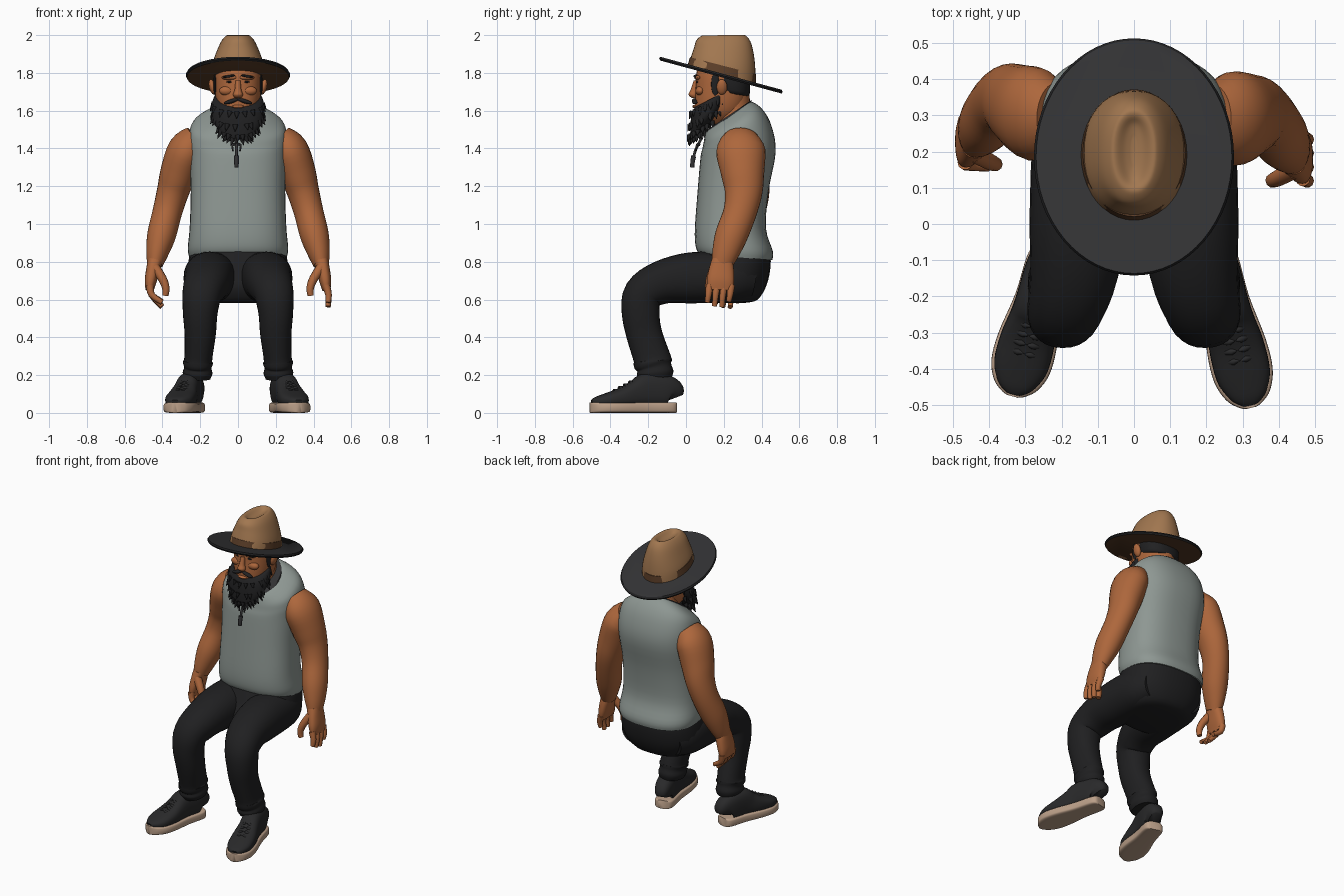
import bpy, bmesh, math, random
from mathutils import Vector

random.seed(4)
if "Cube" in bpy.data.objects:
    bpy.data.objects.remove(bpy.data.objects["Cube"])


def material(name, r, g, b):
    m = bpy.data.materials.new(name)
    m.use_nodes = True
    m.diffuse_color = (r, g, b, 1)
    bsdf = m.node_tree.nodes["Principled BSDF"]
    bsdf.inputs["Base Color"].default_value = (r, g, b, 1)
    bsdf.inputs["Roughness"].default_value = 0.8
    return m


skin = material("skin", .42, .135, .045)
cloth = material("grey shirt", .27, .31, .29)
denim = material("black trousers", .014, .014, .015)
leather = material("dark shoe", .022, .022, .023)
rubber = material("tan sole", .5, .35, .25)
felt = material("tan felt", .36, .185, .08)
brown = material("brown felt", .11, .05, .022)
charcoal = material("charcoal", .032, .032, .034)
hair = material("black hair", .015, .015, .016)


def finish(obj, mats, angle=50):
    for m in mats:
        obj.data.materials.append(m)
    bpy.ops.object.select_all(action='DESELECT')
    obj.select_set(True)
    bpy.context.view_layer.objects.active = obj
    bpy.ops.object.shade_smooth_by_angle(angle=math.radians(angle))
    return obj


def spline(rings, steps):
    """Smoothly interpolate every ring value through the given rings."""
    out = []
    for i in range(len(rings) - 1):
        a, b, c, d = (rings[max(0, min(len(rings) - 1, i + k))] for k in (-1, 0, 1, 2))
        for j in range(steps):
            t = j / steps
            out.append([q + t / 2 * (r - p + t * (2 * p - 5 * q + 4 * r - s + t * (3 * (q - r) + s - p)))
                        for p, q, r, s in zip(a, b, c, d)])
    return out + [list(rings[-1])]


def loft(name, mats, rings, power=2, steps=4, seg=28):
    """Skin rings (x, y, z, half width, half depth[, tilt]); no tilt = follow the path."""
    rings = spline(rings, steps)
    pts = [Vector(r[:3]) for r in rings]
    bm = bmesh.new()
    loops = []
    for i, r in enumerate(rings):
        if len(r) > 5:
            u = Vector((1, 0, 0))
            a = math.radians(r[5])
            v = Vector((0, math.cos(a), math.sin(a)))
        else:
            t = (pts[min(i + 1, len(pts) - 1)] - pts[max(i - 1, 0)]).normalized()
            u = Vector((1, 0, 0))
            u = (u - t * u.dot(t)).normalized()
            v = t.cross(u)
        loop = []
        for k in range(seg):
            c, s = math.cos(math.tau * k / seg), math.sin(math.tau * k / seg)
            c = math.copysign(abs(c) ** (2 / power), c)
            s = math.copysign(abs(s) ** (2 / power), s)
            loop.append(bm.verts.new(pts[i] + u * c * r[3] + v * s * r[4]))
        loops.append(loop)
    for p, q in zip(loops, loops[1:]):
        for k in range(seg):
            n = (k + 1) % seg
            bm.faces.new((p[k], p[n], q[n], q[k]))
    bm.faces.new(loops[0][::-1])
    bm.faces.new(loops[-1])
    bmesh.ops.recalc_face_normals(bm, faces=bm.faces)
    me = bpy.data.meshes.new(name)
    bm.to_mesh(me)
    bm.free()
    obj = bpy.data.objects.new(name, me)
    bpy.context.collection.objects.link(obj)
    return finish(obj, mats)


def tube(name, mat, points, radius, tip=.6):
    last = len(points) - 1
    rings = [(*p, radius * (1 - (1 - tip) * i / last), radius * (1 - (1 - tip) * i / last))
             for i, p in enumerate(points)]
    return loft(name, [mat], rings, seg=10, steps=3)


def ball(name, mat, loc, size, rot=(0, 0, 0)):
    bpy.ops.mesh.primitive_uv_sphere_add(segments=16, ring_count=10, location=loc, rotation=rot)
    obj = bpy.context.object
    obj.name = name
    obj.scale = size
    return finish(obj, [mat])


# Shirt with tilted neckline, collar edge and hanging cord
loft("shirt", [cloth], [
    (0, .262, .825, .258, .195, -5), (0, .255, .87, .266, .205, -4), (0, .235, .98, .256, .188, 0),
    (0, .25, 1.18, .25, .188, 0), (0, .275, 1.36, .258, .2, 5), (0, .27, 1.46, .26, .192, 18),
    (0, .25, 1.525, .236, .175, 28), (0, .225, 1.565, .145, .147, 34), (0, .225, 1.56, .11, .12, 34)],
    power=2.5, seg=40)
loft("collar", [charcoal], [(0, .222, 1.562, .147, .15, 34), (0, .226, 1.575, .143, .146, 34)], steps=1)
tube("neck_cord", charcoal, [(-.008, .085, 1.46), (-.008, .05, 1.39), (-.008, .038, 1.34)], .008, .9)
tube("cord_tassel", charcoal, [(-.008, .041, 1.36), (-.008, .035, 1.33), (-.008, .033, 1.3)], .014, .8)
for s in (-1, 1):
    tube("cord_loop", charcoal, [(-.008, .07, 1.42), (s * .022 - .008, .058, 1.42), (s * .018 - .008, .05, 1.385)], .007)

# Hips and legs
loft("hips", [denim], [
    (0, .18, .582, .15, .13, 0), (0, .19, .6, .21, .19, 0), (0, .2, .68, .265, .228, 0),
    (0, .235, .78, .266, .213, 0), (0, .255, .86, .25, .19, 0)], power=2.4)
for s, side in ((1, "left"), (-1, "right")):
    loft(side + "_trouser_leg", [denim], [
        (s * .13, .36, .7, .09, .09), (s * .14, .25, .715, .135, .13), (s * .152, .03, .715, .136, .135),
        (s * .165, -.13, .69, .122, .115), (s * .19, -.228, .628, .105, .103), (s * .2, -.24, .53, .092, .1),
        (s * .2, -.222, .42, .083, .095), (s * .21, -.18, .29, .074, .098), (s * .212, -.175, .265, .08, .103),
        (s * .213, -.168, .24, .072, .092), (s * .214, -.163, .21, .079, .097), (s * .215, -.16, .18, .068, .085)],
        power=2.2)

# Shoes, built pointing forwards and then turned outwards
for side, x, y, length, turn in (("left", .215, -.055, .465, 13.5), ("right", -.225, -.065, .425, -15)):
    sole = [(0, .03), (.02, .05), (.1, .062), (.35, .066), (.62, .083), (.8, .083), (.92, .063), (.98, .035), (1, .015)]
    upper = [(.02, .035, .13), (.05, .052, .18), (.15, .06, .205), (.34, .062, .21), (.46, .066, .175),
             (.62, .076, .135), (.8, .075, .105), (.92, .052, .085), (.97, .025, .07)]
    parts = [
        loft(side + "_sole", [rubber], [(0, -t * length, .028, w, .028) for t, w in sole], power=5),
        loft(side + "_shoe", [leather],
             [(0, -t * length, (h + .03) / 2, w, (h - .03) / 2) for t, w, h in upper], power=2.7)]
    for i in range(5):
        t, z = .46 + .06 * i, .178 - .0145 * i
        w = .034 + .002 * i
        parts.append(tube(side + "_lace", leather,
                          [(-w, -t * length, z - .016), (0, -t * length - .006, z + .004), (w, -t * length, z - .016)],
                          .009, 1))
    for p in parts:
        p.location = (x, y, 0)
        p.rotation_euler.z = math.radians(turn)

# Arms and hands; the right arm sits a little further back, its fingers curl inwards
for s, side, back, curl in ((1, "left", 0, .005), (-1, "right", .045, -.07)):
    def at(x, y, z):
        return (s * x, y + back * min(1, (1.5 - z) * 2.5), z)

    loft(side + "_arm", [skin], [(*at(x, y, z), u, v) for x, y, z, u, v in (
        (.215, .29, 1.45, .08, .095), (.272, .29, 1.39, .1, .13), (.315, .3, 1.27, .097, .115),
        (.345, .305, 1.17, .085, .1), (.375, .285, 1.06, .078, .088), (.405, .24, .94, .076, .086),
        (.427, .21, .85, .06, .072), (.44, .19, .785, .042, .055))])
    loft(side + "_palm", [skin], [(*at(x, y, z), u, v) for x, y, z, u, v in (
        (.438, .192, .81, .04, .055), (.45, .188, .76, .036, .066), (.462, .183, .7, .032, .072),
        (.468, .18, .65, .022, .066))], power=2.5)
    for i, low in enumerate((.585, .565, .56, .59)):
        y = .125 + .038 * i
        tube(side + "_finger", skin, [at(.466, y, .675), at(.478 + curl * .3, y - .006, .625),
                                      at(.472 + curl, y - .012, low)], .021, .65)
    tube(side + "_thumb", skin, [at(.44, .15, .77), at(.4, .128, .71), at(.382, .12, .66), at(.385, .12, .62)], .027)

# Neck, head and facial features
loft("neck", [skin], [(0, .27, 1.48, .125, .11, 20), (0, .25, 1.59, .095, .095, 15), (0, .25, 1.72, .09, .085, 0)])
loft("head", [skin], [
    (0, .16, 1.53, .05, .07, 0), (0, .17, 1.58, .095, .118, 0), (0, .182, 1.64, .115, .135, 0),
    (0, .19, 1.72, .123, .14, 0), (0, .195, 1.8, .122, .14, 0), (0, .195, 1.87, .1, .12, 0)], power=2.3)
loft("back_hair", [hair], [
    (0, .24, 1.69, .11, .09, -8), (0, .235, 1.71, .125, .105, -8), (0, .225, 1.8, .126, .115, -8)], power=2.3, steps=2)
loft("nose", [skin], [(0, .055, 1.76, .013, .014, 0), (0, .044, 1.71, .018, .02, 0),
                      (0, .038, 1.685, .026, .025, 0), (0, .045, 1.668, .018, .016, 0)], seg=14)
ball("lower_lip", skin, (0, .047, 1.622), (.032, .014, .009))
for s, side in ((1, "left"), (-1, "right")):
    ball(side + "_ear", skin, (s * .135, .19, 1.725), (.018, .028, .042), (0, s * .25, 0))
    ball(side + "_sideburn", hair, (s * .122, .155, 1.74), (.008, .022, .06))
    ball(side + "_brow_ridge", skin, (s * .045, .062, 1.775), (.042, .018, .013))
    ball(side + "_eyebrow", hair, (s * .048, .05, 1.782), (.034, .011, .007), (0, s * .15, 0))
    ball(side + "_eye", hair, (s * .044, .059, 1.752), (.017, .006, .005))
    ball(side + "_cheek", skin, (s * .06, .075, 1.705), (.04, .025, .025))
    ball(side + "_moustache", hair, (s * .035, .047, 1.65), (.042, .016, .011), (0, s * .3, 0))

# Beard with ragged tufts along its lower edge
beard = [(0, .137, 1.665, .127, .098, 27), (0, .125, 1.635, .138, .106, 27), (0, .11, 1.57, .138, .1, 30),
         (0, .085, 1.51, .105, .075, 35), (0, .065, 1.475, .065, .045, 35), (0, .055, 1.462, .03, .02, 35)]
loft("beard", [hair], beard, power=2.3)
for x, y, z, w, d, tilt in beard[1:5]:
    for k in range(18):
        a = math.tau * (k + random.random() * .6) / 18
        c, r = math.cos(a), math.sin(a) * d
        p = Vector((c * w * .93, y + r * .9, z + r * math.tan(math.radians(tilt)) * .8))
        tip = p + Vector((c * .022, math.sin(a) * .012, -.028 - random.random() * .012))
        tube("beard_tuft", hair, [p, (p + tip) / 2, tip], .015, .1)

# Hat: tilted brim, band and creased crown
brim = loft("hat_brim", [charcoal, brown, hair], [
    (0, .185, 1.778, .27, .333, -15.2), (0, .185, 1.788, .276, .339, -15.2),
    (0, .185, 1.798, .27, .333, -15.2)], steps=1, seg=64)
count = len(brim.data.polygons)
for f in brim.data.polygons:
    f.material_index = 1 if f.index == count - 2 else 0 if f.index == count - 1 else 2
loft("hat_band", [brown], [(0, .19, 1.79, .147, .188, -15.2), (0, .196, 1.838, .141, .181, -14.5)],
     steps=1, seg=40)
loft("hat_crown", [felt], [
    (0, .19, 1.79, .143, .183, -15), (0, .197, 1.845, .136, .175, -13), (0, .202, 1.91, .114, .161, -9),
    (0, .2, 1.965, .09, .145, -3), (0, .2, 1.995, .066, .12, 0), (0, .2, 1.998, .05, .1, 0),
    (0, .2, 1.982, .026, .075, 0), (0, .2, 1.974, .008, .04, 0)], power=2.2, seg=40)
